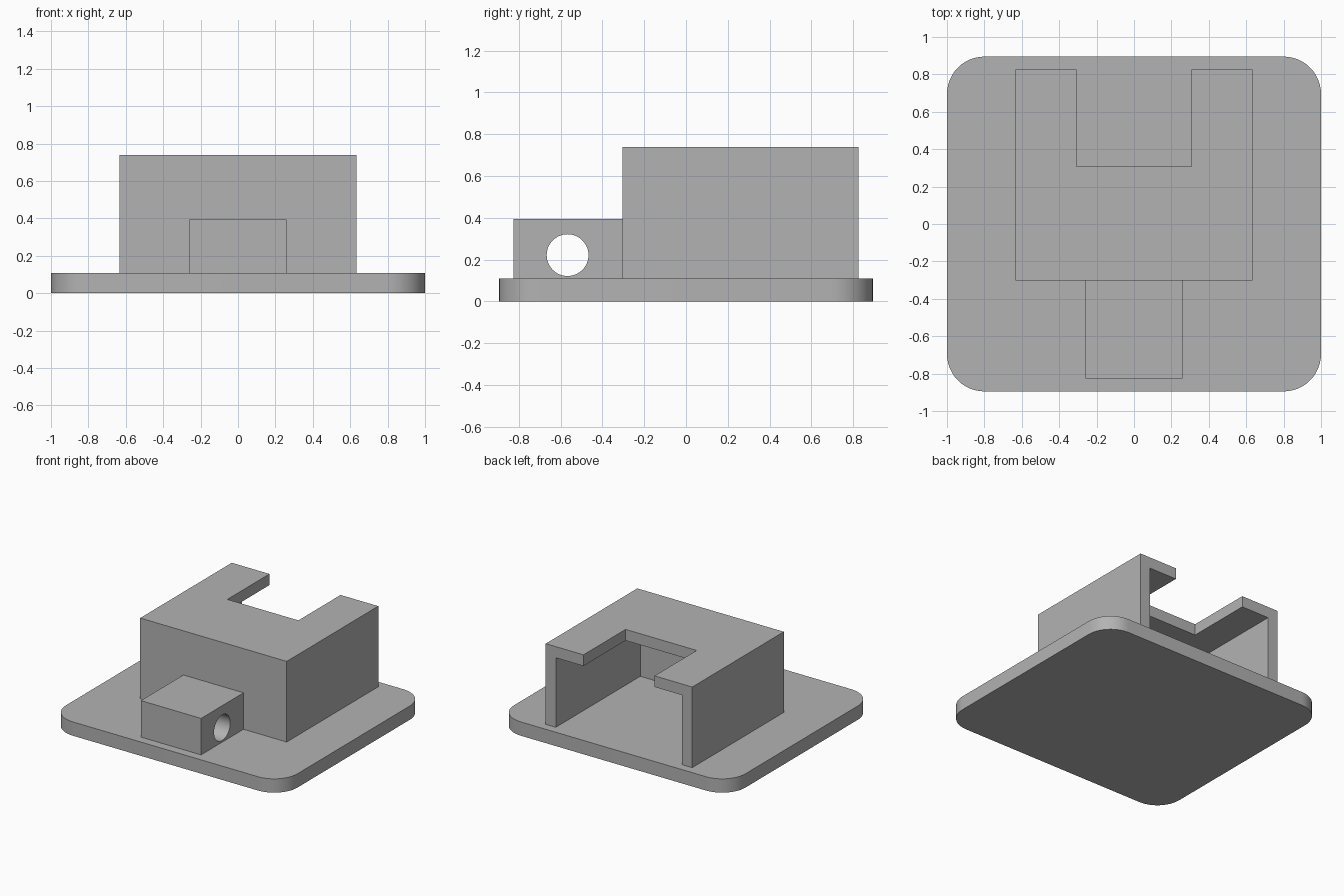
import bpy, bmesh, math

cube = bpy.data.objects.get("Cube")
if cube:
    bpy.data.objects.remove(cube, do_unlink=True)

grey = bpy.data.materials.new("plain grey")
grey.use_nodes = True
colour = (0.45, 0.45, 0.45, 1)
grey.diffuse_color = colour
grey.node_tree.nodes["Principled BSDF"].inputs["Base Color"].default_value = colour


def prism(name, outline, z0, z1):
    """Extrude a flat outline from z0 up to z1."""
    bm = bmesh.new()
    face = bm.faces.new([bm.verts.new((x, y, z0)) for x, y in outline])
    top = bmesh.ops.extrude_face_region(bm, geom=[face])["geom"]
    verts = [v for v in top if isinstance(v, bmesh.types.BMVert)]
    bmesh.ops.translate(bm, verts=verts, vec=(0, 0, z1 - z0))
    bmesh.ops.recalc_face_normals(bm, faces=bm.faces)
    mesh = bpy.data.meshes.new(name)
    bm.to_mesh(mesh)
    bm.free()
    mesh.materials.append(grey)
    obj = bpy.data.objects.new(name, mesh)
    bpy.context.collection.objects.link(obj)
    return obj


def box(name, x, y0, y1, z0, z1):
    return prism(name, [(-x, y0), (x, y0), (x, y1), (-x, y1)], z0, z1)


def cut(obj, cutter):
    mod = obj.modifiers.new("cut", 'BOOLEAN')
    mod.operation = 'DIFFERENCE'
    mod.solver = 'EXACT'
    mod.object = cutter
    cutter.hide_render = True
    cutter.hide_set(True)


def smooth(obj):
    bpy.ops.object.select_all(action='DESELECT')
    obj.select_set(True)
    bpy.context.view_layer.objects.active = obj
    bpy.ops.object.shade_smooth_by_angle(angle=math.radians(30))


# Main sizes
base_x, base_y, base_top, radius = 1.0, 0.895, 0.108, 0.2
body_x, body_front, body_back, body_top = 0.633, -0.303, 0.827, 0.738
wall, notch_x, notch_front = 0.087, 0.307, 0.307

# Base plate with rounded corners
outline = []
for i, (sx, sy) in enumerate([(1, 1), (-1, 1), (-1, -1), (1, -1)]):
    for k in range(13):
        a = math.pi / 2 * (i + k / 12)
        outline.append((sx * (base_x - radius) + radius * math.cos(a),
                        sy * (base_y - radius) + radius * math.sin(a)))
base = prism("base_plate", outline, 0, base_top)
smooth(base)

# Housing: U-shaped walls open at the back
ix, iy = body_x - wall, body_front + wall
prism("housing_walls",
      [(-body_x, body_front), (body_x, body_front), (body_x, body_back), (ix, body_back),
       (ix, iy), (-ix, iy), (-ix, body_back), (-body_x, body_back)],
      base_top, body_top - wall)

# Housing roof with a rectangular notch at the back
prism("housing_roof",
      [(-body_x, body_front), (body_x, body_front), (body_x, body_back), (notch_x, body_back),
       (notch_x, notch_front), (-notch_x, notch_front), (-notch_x, body_back),
       (-body_x, body_back)],
      body_top - wall, body_top)

# Front lug with a round hole from side to side
lug = box("front_lug", 0.26, -0.827, body_front, base_top, 0.393)
bpy.ops.mesh.primitive_cylinder_add(vertices=48, radius=0.1, depth=1,
                                    location=(0, -0.567, 0.221),
                                    rotation=(0, math.pi / 2, 0))
hole = bpy.context.object
hole.name = "lug_hole_cutter"
hole.data.materials.append(grey)
cut(lug, hole)
smooth(lug)
